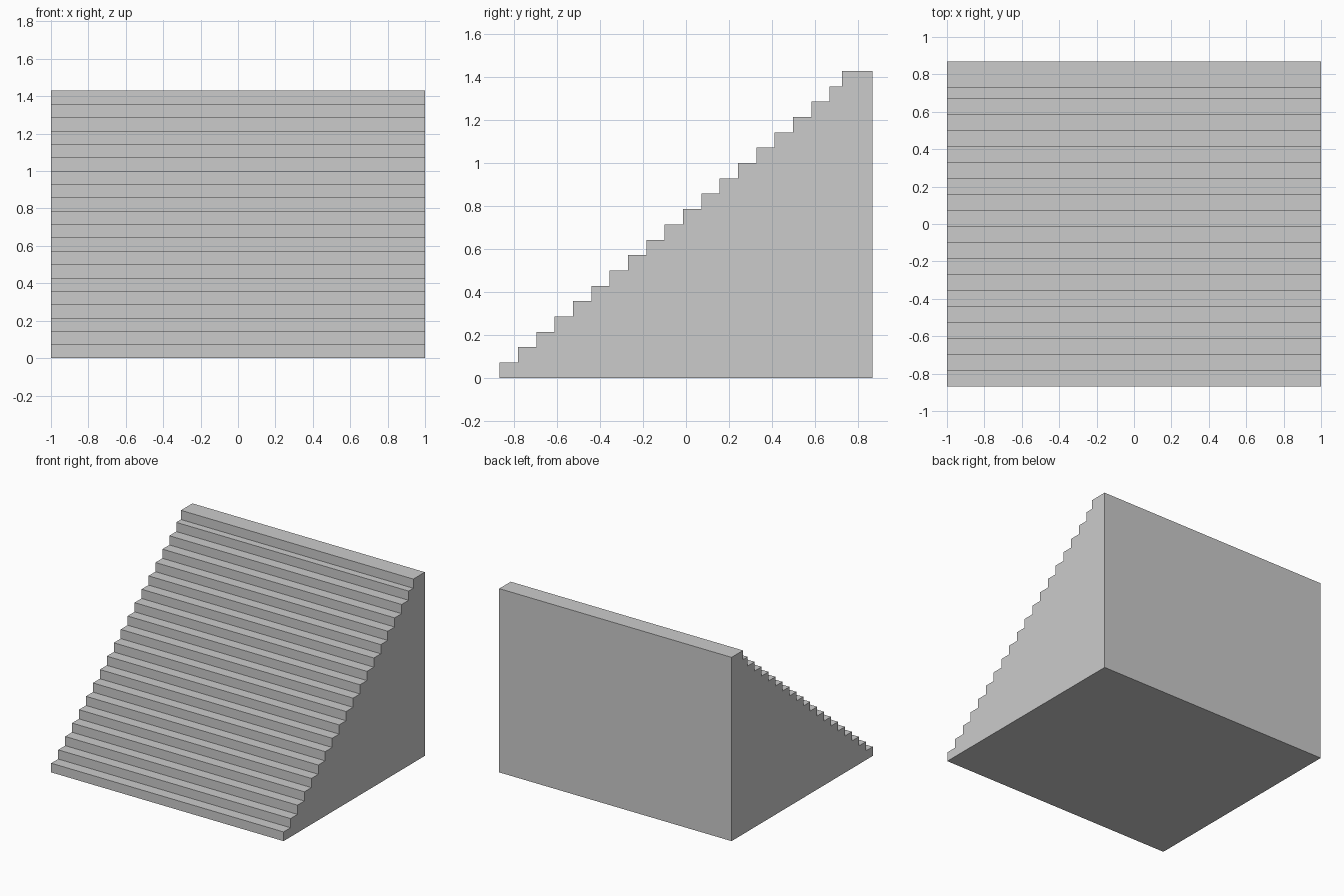
import bpy, bmesh

if "Cube" in bpy.data.objects:
    bpy.data.objects.remove(bpy.data.objects["Cube"])

STEPS, RISE, TREAD = 20, 0.0715, 0.0854
HALF_W, HALF_D = 1.0, 0.868
TOP_EDGE = 0.727  # front edge of the deeper top landing

# Stepped side profile in (y, z)
profile = [(HALF_D, 0.0), (-HALF_D, 0.0)]
for i in range(STEPS):
    y = TOP_EDGE if i == STEPS - 1 else -HALF_D + i * TREAD
    if i:
        profile.append((y, i * RISE))
    profile.append((y, (i + 1) * RISE))
profile.append((HALF_D, STEPS * RISE))

# Solid staircase: side profile extruded across the width
bm = bmesh.new()
side = bm.faces.new([bm.verts.new((-HALF_W, y, z)) for y, z in profile])
ext = bmesh.ops.extrude_face_region(bm, geom=[side])
verts = [g for g in ext["geom"] if isinstance(g, bmesh.types.BMVert)]
bmesh.ops.translate(bm, verts=verts, vec=(2 * HALF_W, 0, 0))
bmesh.ops.recalc_face_normals(bm, faces=bm.faces[:])
mesh = bpy.data.meshes.new("staircase")
bm.to_mesh(mesh)
bm.free()
bpy.context.collection.objects.link(bpy.data.objects.new("staircase", mesh))
